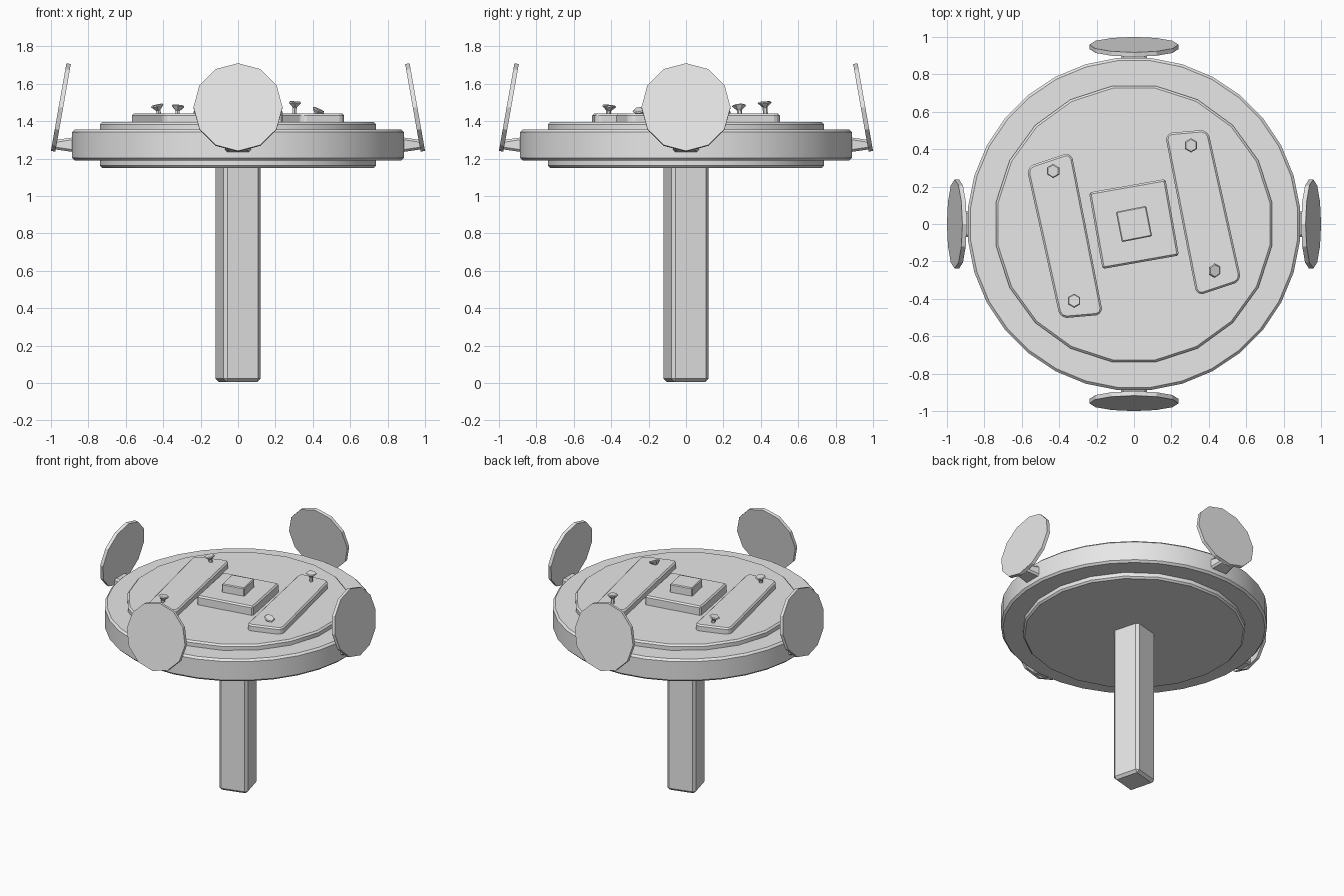
import bpy
import bmesh
from math import radians, pi, sin, cos
from mathutils import Matrix, Vector

cube = bpy.data.objects.get("Cube")
if cube:
    bpy.data.objects.remove(cube, do_unlink=True)

grey = bpy.data.materials.new("plain_grey")
grey.use_nodes = True
grey.diffuse_color = (0.8, 0.8, 0.8, 1)
grey.node_tree.nodes["Principled BSDF"].inputs["Base Color"].default_value = (0.8, 0.8, 0.8, 1)


def finish(name, bm, matrix=Matrix(), bevel=0, smooth=False):
    """Turn a bmesh into a named object with optional bevel and smoothing."""
    bmesh.ops.recalc_face_normals(bm, faces=bm.faces[:])
    mesh = bpy.data.meshes.new(name)
    bm.to_mesh(mesh)
    bm.free()
    mesh.materials.append(grey)
    obj = bpy.data.objects.new(name, mesh)
    bpy.context.collection.objects.link(obj)
    obj.matrix_world = matrix
    if bevel:
        mod = obj.modifiers.new("edge", 'BEVEL')
        mod.width = bevel
        mod.segments = 1
    if smooth:
        bpy.ops.object.select_all(action='DESELECT')
        obj.select_set(True)
        bpy.context.view_layer.objects.active = obj
        bpy.ops.object.shade_smooth_by_angle(angle=radians(30))
    return obj


def lathe(name, profile, sides, matrix=Matrix(), smooth=False):
    """Closed turned solid from (radius, height) points, flat side on each axis."""
    bm = bmesh.new()
    rings = []
    for r, z in profile:
        angles = [2 * pi * (i + 0.5) / sides for i in range(sides)]
        rings.append([bm.verts.new((r * cos(a), r * sin(a), z)) for a in angles])
    for low, high in zip(rings, rings[1:]):
        for i in range(sides):
            j = (i + 1) % sides
            bm.faces.new((low[i], low[j], high[j], high[i]))
    bm.faces.new(rings[0][::-1])
    bm.faces.new(rings[-1])
    return finish(name, bm, matrix, smooth=smooth)


def box(name, width, z0, z1, turn, bevel):
    """Square block on the centre line, turned about z."""
    bm = bmesh.new()
    size = Matrix.Diagonal((width, width, z1 - z0, 1))
    bmesh.ops.create_cube(bm, size=1, matrix=size)
    place = Matrix.Translation((0, 0, (z0 + z1) / 2)) @ Matrix.Rotation(radians(turn), 4, 'Z')
    return finish(name, bm, place, bevel)


def spin(angle):
    return Matrix.Rotation(radians(angle), 4, 'Z')


# Round body: outer rim and the thicker core that shows above and below it
def disc_profile(r, z0, z1, b):
    return [(r - b, z0), (r, z0 + b), (r, z1 - b), (r - b, z1)]


lathe("outer_rim", disc_profile(0.892, 1.19, 1.355, 0.014), 32, smooth=True)
lathe("core_disc", disc_profile(0.747, 1.15, 1.395, 0.012), 20, smooth=True)

# Post and the stacked blocks in the middle of the top
box("post", 0.205, 0.005, 1.2, 15, 0.018)
box("centre_plate", 0.415, 1.37, 1.46, 10, 0.01)
box("centre_block", 0.165, 1.44, 1.52, 11, 0.006)

# Two slanted strips, the second a half turn of the first
corners = [(-0.575, 0.305), (-0.335, 0.385), (-0.165, -0.485), (-0.395, -0.505)]
for side, angle in (("right", 0), ("left", 180)):
    bm = bmesh.new()
    face = bm.faces.new([bm.verts.new((x, y, 1.38)) for x, y in corners])
    up = bmesh.ops.extrude_face_region(bm, geom=[face])["geom"]
    top = [v for v in up if isinstance(v, bmesh.types.BMVert)]
    bmesh.ops.translate(bm, verts=top, vec=(0, 0, 0.06))
    upright = [e for e in bm.edges if abs(e.verts[0].co.z - e.verts[1].co.z) > 0.01]
    bmesh.ops.bevel(bm, geom=upright, offset=0.035, segments=2, profile=0.5, affect='EDGES')
    finish(side + "_strip", bm, spin(angle), 0.01)

# Screws: thin stem, flared six-sided head, each leaning a little
screw = [(0.013, -0.085), (0.013, -0.03), (0.038, -0.006), (0.032, 0.0)]
placements = [
    ("right_back_screw", (-0.433, 0.283, 1.487), (5, -12)),
    ("right_front_screw", (-0.32, -0.41, 1.485), (-6, 5)),
    ("left_back_screw", (0.305, 0.42, 1.504), (4, 3)),
    ("left_front_screw", (0.433, -0.25, 1.463), (8, 24)),
]
for name, spot, (tx, ty) in placements:
    lean = Matrix.Rotation(radians(tx), 4, 'X') @ Matrix.Rotation(radians(ty), 4, 'Y')
    lathe(name, screw, 6, Matrix.Translation(spot) @ lean)

# Four leaning round paddles, each on a tapered bracket
for side, angle in (("left", 0), ("back", 90), ("right", 180), ("front", 270)):
    bm = bmesh.new()
    bmesh.ops.create_cone(bm, cap_ends=True, segments=12, radius1=0.238,
                          radius2=0.238, depth=0.024)
    lean = Matrix.Translation((0.947, 0, 1.473)) @ Matrix.Rotation(radians(80), 4, 'Y')
    finish(side + "_paddle", bm, spin(angle) @ lean)

    bm = bmesh.new()
    bmesh.ops.create_cube(bm, size=1)
    for v in bm.verts:
        outer = v.co.x > 0
        half_y, half_z = (0.055, 0.024) if outer else (0.075, 0.042)
        v.co = Vector((0.985 if outer else 0.86,
                       half_y if v.co.y > 0 else -half_y,
                       1.274 + (half_z if v.co.z > 0 else -half_z)))
    finish(side + "_bracket", bm, spin(angle), 0.012)
